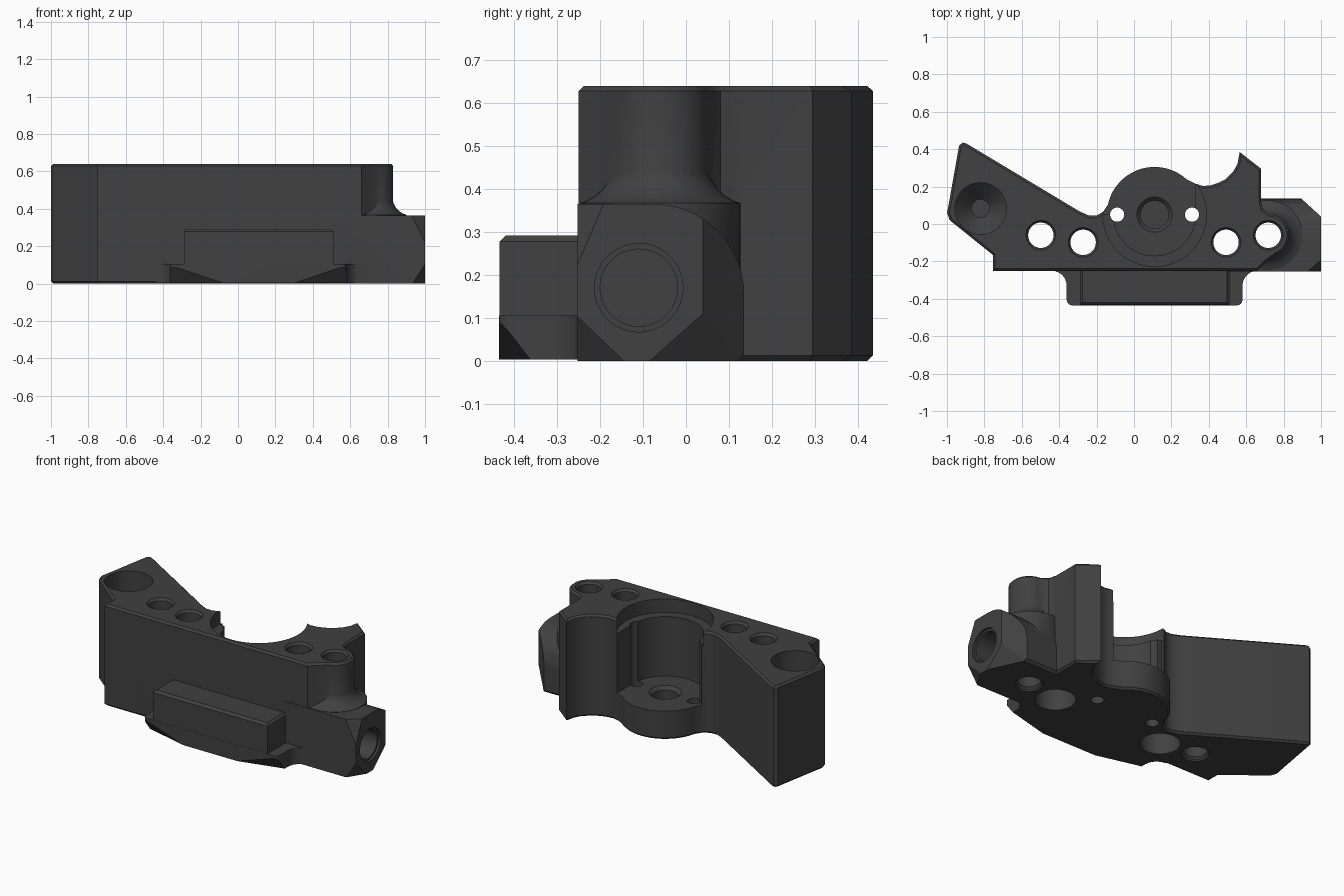
import bpy, bmesh
from math import sin, cos, pi, radians
from mathutils import Vector

if "Cube" in bpy.data.objects:
    bpy.data.objects.remove(bpy.data.objects["Cube"])

metal = bpy.data.materials.new("dark_grey")
metal.diffuse_color = (0.052, 0.052, 0.052, 1)
metal.use_nodes = True
metal.node_tree.nodes["Principled BSDF"].inputs["Base Color"].default_value = metal.diffuse_color


def arc(cx, cy, r, a0, a1, n=12):
    return [(cx + r * cos(radians(a0 + (a1 - a0) * i / n)),
             cy + r * sin(radians(a0 + (a1 - a0) * i / n))) for i in range(n + 1)]


def finish(name, bm):
    bmesh.ops.recalc_face_normals(bm, faces=bm.faces)
    me = bpy.data.meshes.new(name)
    bm.to_mesh(me)
    bm.free()
    ob = bpy.data.objects.new(name, me)
    bpy.context.collection.objects.link(ob)
    me.materials.append(metal)
    return ob


def prism(name, pts, lo, hi, axis="z", chamfer=0, clips=()):
    """Extrude an outline along z (x,y points) or x (y,z points), then clip by planes."""
    place = (lambda a, b, h: (a, b, h)) if axis == "z" else (lambda a, b, h: (h, a, b))
    bm = bmesh.new()
    low = [bm.verts.new(place(a, b, lo)) for a, b in pts]
    high = [bm.verts.new(place(a, b, hi)) for a, b in pts]
    ends = [bm.faces.new(low), bm.faces.new(high)]
    n = len(pts)
    for i in range(n):
        j = (i + 1) % n
        bm.faces.new((low[i], low[j], high[j], high[i]))
    bmesh.ops.recalc_face_normals(bm, faces=bm.faces)
    if chamfer:
        rim = list({e for f in ends for e in f.edges})
        bmesh.ops.bevel(bm, geom=rim, offset=chamfer, segments=1, affect='EDGES')
    for co, no in clips:
        geom = bm.verts[:] + bm.edges[:] + bm.faces[:]
        bmesh.ops.bisect_plane(bm, geom=geom, plane_co=co,
                               plane_no=Vector(no).normalized(), clear_outer=True)
        bmesh.ops.holes_fill(bm, edges=[e for e in bm.edges if e.is_boundary], sides=0)
    return finish(name, bm)


def lathe(name, x, y, profile, n=40):
    """Solid of revolution about a vertical axis; profile is (radius, z) from low to high."""
    bm = bmesh.new()
    rings = [[bm.verts.new((x + r * cos(2 * pi * i / n), y + r * sin(2 * pi * i / n), z))
              for i in range(n)] for r, z in profile]
    for a, b in zip(rings, rings[1:]):
        for i in range(n):
            j = (i + 1) % n
            bm.faces.new((a[i], a[j], b[j], b[i]))
    bm.faces.new(rings[0])
    bm.faces.new(rings[-1])
    return finish(name, bm)


def combine(target, other, op):
    m = target.modifiers.new(op, 'BOOLEAN')
    m.operation, m.object, m.solver = op, other, 'EXACT'
    bpy.context.view_layer.objects.active = target
    bpy.ops.object.modifier_apply(modifier=m.name)
    bpy.data.objects.remove(other, do_unlink=True)


def box(x0, x1, y0, y1):
    return [(x0, y0), (x1, y0), (x1, y1), (x0, y1)]


CX, CY = 0.11, 0.05   # centre of the round bore

# Main body outline: angled arm, round flange, pointed horn, rounded lug
outline = [(-0.755, -0.25), (0.66, -0.25), (0.70, -0.21), (0.76, -0.165)]
outline += arc(0.715, -0.06, 0.115, -55, 85)
outline += [(0.69, 0.08), (0.68, 0.12), (0.68, 0.295), (0.565, 0.385), (0.553, 0.32),
            (0.53, 0.28), (0.49, 0.24), (0.45, 0.22), (0.41, 0.207), (0.37, 0.203),
            (0.33, 0.215)]
outline += arc(CX, CY, 0.255, 48, 168, 28)
outline += [(-0.165, 0.065), (-0.20, 0.045), (-0.24, 0.045), (-0.29, 0.067),
            (-0.895, 0.43), (-0.915, 0.435), (-0.935, 0.42), (-0.99, 0.11),
            (-1.0, 0.06), (-0.985, 0.02), (-0.755, -0.165)]
body = prism("bracket_body", outline, 0, 0.64, chamfer=0.012)

# Side port block with a rounded back shoulder and chamfered end corners
section = [(-0.253, 0.0), (0.12, 0.0), (0.135, 0.015)] + arc(-0.075, 0.155, 0.21, 0, 90) + [(-0.253, 0.365)]
port = prism("port_block", section, 0.5, 1.0, "x", clips=[
    ((1, 0.04, 0.1), (0.10, 0.11, 0)),
    ((1, 0.04, 0.11), (0.017, 0.008, -0.009)),
    ((1, -0.255, 0.105), (0.0095, -0.006, -0.0063)),
    ((1, -0.22, 0.30), (0.6, -0.7, 0.3))])
combine(body, port, 'UNION')

# Concave flare where the lug runs down into the port block
flare = [(0.187, 0.2)] + [(0.21 - 0.1 * cos(t * pi / 16), 0.465 - 0.1 * sin(t * pi / 16))
                          for t in range(8, -1, -1)]
flare = [(min(r, 0.187), z) for r, z in flare] + [(0.11, 0.5)]
combine(body, lathe("lug_flare", 0.715, -0.06, flare), 'UNION')

# Front foot with filleted sides and cut lower corners
foot = ([(-0.44, -0.23), (-0.44, -0.25)] + arc(-0.44, -0.33, 0.08, 90, 0, 6)
        + arc(-0.33, -0.405, 0.03, 180, 270, 4) + arc(0.55, -0.405, 0.03, 270, 360, 4)
        + arc(0.66, -0.33, 0.08, 180, 90, 6) + [(0.66, -0.23)])
corner_cuts = [((CX + s * 0.47, -0.36, 0), (s * 0.0049, -0.0189, -0.0147)) for s in (-1, 1)]
combine(body, prism("front_foot", foot, 0.003, 0.105, clips=corner_cuts), 'UNION')

# Raised pad on the front
combine(body, prism("front_pad", box(-0.29, 0.51, -0.434, -0.22), 0.09, 0.292, chamfer=0.014), 'UNION')

# Open bore at the back, with a wider counterbore at the top and a flange left below
combine(body, prism("back_opening", box(-0.16, CX + 0.22, CY, 0.5), 0.18, 0.8), 'DIFFERENCE')
combine(body, lathe("bore", CX, CY, [(0.22, 0.18), (0.22, 0.8)], 64), 'DIFFERENCE')
combine(body, lathe("counterbore", CX, CY, [(0.277, 0.555), (0.277, 0.8)], 64), 'DIFFERENCE')
combine(body, lathe("centre_recess", CX, CY, [(0.075, 0.10), (0.075, 0.16), (0.095, 0.181), (0.095, 0.3)]), 'DIFFERENCE')

# Pin holes either side of the bore
for s in (-1, 1):
    combine(body, lathe("pin_hole", CX + s * 0.2, CY, [(0.038, -0.1), (0.038, 0.8)], 24), 'DIFFERENCE')

# Vertical bolt holes; the inner pair has wide seats underneath
for s in (-1, 1):
    combine(body, lathe("outer_bolt_hole", CX + s * 0.608, -0.06,
                        [(0.08, -0.1), (0.08, 0.01), (0.068, 0.022), (0.068, 0.625),
                         (0.08, 0.641), (0.08, 0.8)]), 'DIFFERENCE')
    combine(body, lathe("inner_bolt_hole", CX + s * 0.382, -0.098,
                        [(0.115, -0.1), (0.115, 0.15), (0.068, 0.152), (0.068, 0.625),
                         (0.08, 0.641), (0.08, 0.8)]), 'DIFFERENCE')

# Blind hole with a conical bottom in the arm
combine(body, lathe("arm_hole", -0.82, 0.083, [(0.048, 0.2), (0.048, 0.25), (0.138, 0.34), (0.138, 0.8)]), 'DIFFERENCE')

# Side port bore
combine(body, prism("port_bore", arc(-0.11, 0.17, 0.09, 0, 350, 35), 0.84, 1.1, "x"), 'DIFFERENCE')
combine(body, prism("port_lip", arc(-0.11, 0.17, 0.103, 0, 350, 35), 0.985, 1.1, "x"), 'DIFFERENCE')

bpy.ops.object.select_all(action='DESELECT')
body.select_set(True)
bpy.context.view_layer.objects.active = body
bpy.ops.object.shade_smooth_by_angle(angle=radians(30))
